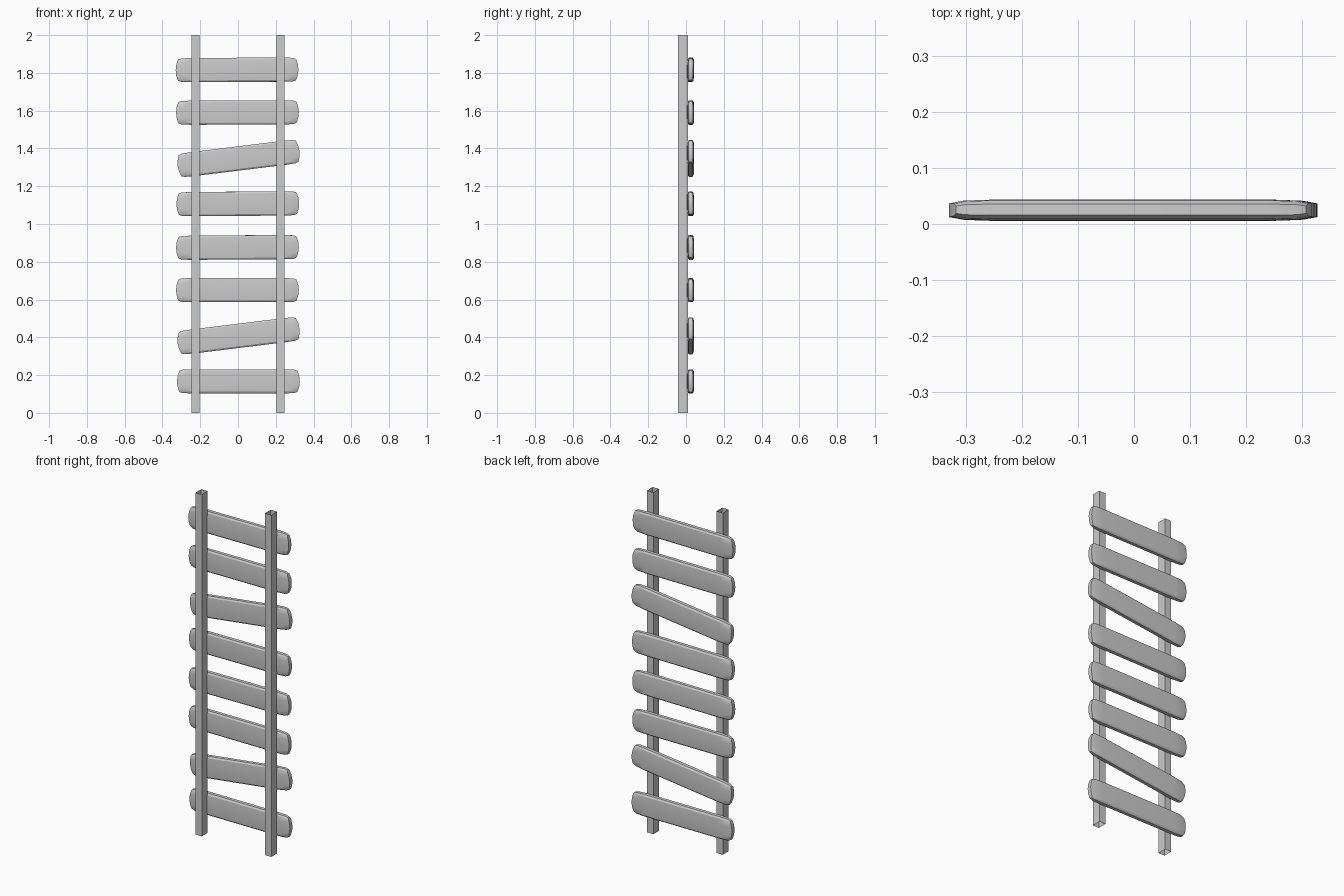
import bpy, bmesh
from math import radians
from mathutils import Matrix

if "Cube" in bpy.data.objects:
    bpy.data.objects.remove(bpy.data.objects["Cube"])


def finish(bm, name, smooth=False):
    bmesh.ops.recalc_face_normals(bm, faces=bm.faces)
    me = bpy.data.meshes.new(name)
    bm.to_mesh(me)
    bm.free()
    ob = bpy.data.objects.new(name, me)
    bpy.context.collection.objects.link(ob)
    if smooth:
        bpy.ops.object.select_all(action='DESELECT')
        ob.select_set(True)
        bpy.context.view_layer.objects.active = ob
        bpy.ops.object.shade_smooth_by_angle(angle=radians(30))
    return ob


# Upright posts: square tubes with open ends
def post(name, x):
    bm = bmesh.new()
    bmesh.ops.create_cube(bm, size=1)
    bmesh.ops.delete(bm, geom=[f for f in bm.faces if abs(f.normal.z) > 0.5], context='FACES_ONLY')
    for v in bm.verts:
        v.co = (x + v.co.x * 0.041, -0.0165 + v.co.y * 0.053, 1 + v.co.z * 2)
    ob = finish(bm, name)
    return ob


# Half of the plank section, bottom to top: (half thickness, height)
SECTION = [(0.010, -0.064), (0.0165, -0.055), (0.0185, -0.03), (0.0185, 0),
           (0.0185, 0.03), (0.0165, 0.055), (0.010, 0.064)]
# Stations along the half length: (x, thickness scale, height scale, end bulge)
STATIONS = [(0.245, 1, 1, 0), (0.295, 0.9, 0.97, 0.004), (0.312, 0.66, 0.88, 0.013)]


# Rung planks: section lofted along x, tapering to bowed ends
def rung(name, z, tilt, roll, shift):
    bm = bmesh.new()
    loop = [(-t, h) for t, h in SECTION] + [(t, h) for t, h in reversed(SECTION)]
    rings = []
    stations = [(-1, s) for s in reversed(STATIONS)] + [(1, s) for s in STATIONS]
    for side, (x, sy, sz, bulge) in stations:
        rings.append([bm.verts.new((side * (x + bulge * (1 - (h / 0.064) ** 2)), t * sy, h * sz))
                      for t, h in loop])
    n = len(loop)
    for a, b in zip(rings, rings[1:]):
        for i in range(n):
            j = (i + 1) % n
            bm.faces.new((a[i], a[j], b[j], b[i]))
    for r in (rings[0], rings[-1]):
        for i in range(n // 2 - 1):
            bm.faces.new((r[i], r[i + 1], r[n - 2 - i], r[n - 1 - i]))
    bm.transform(Matrix.Translation((shift, 0.0245, z))
                 @ Matrix.Rotation(radians(-tilt), 4, 'Y')
                 @ Matrix.Rotation(radians(roll), 4, 'X'))
    finish(bm, name, True)


post("post_left", -0.225)
post("post_right", 0.225)

# (height, tilt, roll, sideways shift)
RUNGS = [(0.167, 0, 0, 0.002), (0.408, 7, 0, 0.003), (0.650, 0, 0, -0.003),
         (0.876, 0.4, 1, -0.003), (1.107, 0.4, 1, -0.001), (1.347, 7, 0, 0.003),
         (1.590, 0.2, 0, -0.003), (1.816, 0.3, -1, -0.005)]
for i, r in enumerate(RUNGS):
    rung(f"rung_{i + 1}", *r)
